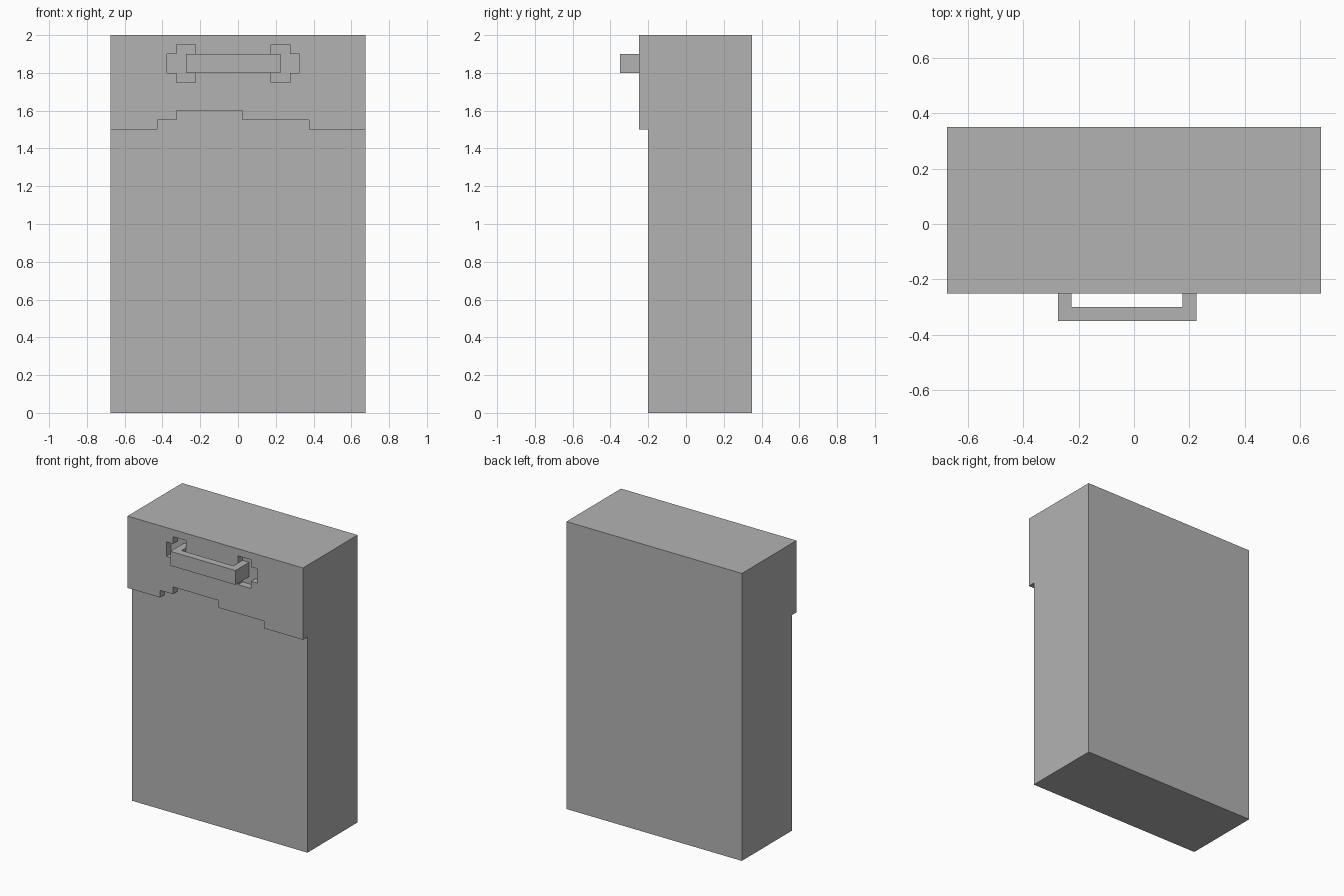
import bpy
import bmesh
from mathutils import Vector

cube = bpy.data.objects.get("Cube")
if cube:
    bpy.data.objects.remove(cube, do_unlink=True)

grey = bpy.data.materials.new("plain grey")
grey.use_nodes = True
GREY = (0.45, 0.45, 0.45, 1)
grey.diffuse_color = GREY
grey.node_tree.nodes["Principled BSDF"].inputs["Base Color"].default_value = GREY


def prism(name, points, offset):
    """Extrude a closed outline along the offset."""
    bm = bmesh.new()
    face = bm.faces.new([bm.verts.new(p) for p in points])
    top = bmesh.ops.extrude_face_region(bm, geom=[face])["geom"]
    moved = [v for v in top if isinstance(v, bmesh.types.BMVert)]
    bmesh.ops.translate(bm, verts=moved, vec=Vector(offset))
    bmesh.ops.recalc_face_normals(bm, faces=bm.faces)
    mesh = bpy.data.meshes.new(name)
    bm.to_mesh(mesh)
    bm.free()
    mesh.materials.append(grey)
    obj = bpy.data.objects.new(name, mesh)
    bpy.context.collection.objects.link(obj)
    return obj


def cut(target, outline):
    """Carve a front-view outline into the target, down to the body front."""
    cutter = prism("cutter", [(x, OUTSIDE, z) for x, z in outline],
                   (0, BODY_FRONT - OUTSIDE, 0))
    cutter.hide_render = True
    mod = target.modifiers.new("cut", "BOOLEAN")
    mod.operation = "DIFFERENCE"
    mod.solver = "EXACT"
    mod.object = cutter
    bpy.context.view_layer.objects.active = target
    bpy.ops.object.modifier_apply(modifier=mod.name)
    bpy.data.objects.remove(cutter, do_unlink=True)


HALF, BACK, FLAP_FRONT, BODY_FRONT, OUTSIDE = 0.675, 0.35, -0.25, -0.2, -0.5

# Case: one block with the lower front carved back under a stepped flap
case = prism("case", [(-HALF, FLAP_FRONT, 0), (HALF, FLAP_FRONT, 0),
                      (HALF, BACK, 0), (-HALF, BACK, 0)], (0, 0, 2))
cut(case, [(-1, -1), (1, -1), (1, 1.5), (0.375, 1.5), (0.375, 1.55),
           (0.025, 1.55), (0.025, 1.6), (-0.325, 1.6), (-0.325, 1.55),
           (-0.425, 1.55), (-0.425, 1.5), (-1, 1.5)])

# Handle recesses: mirrored about the handle centre, each with an outer arm
MID = -0.025
for side in (-1, 1):
    shape = [(0.2, 1.75), (0.3, 1.75), (0.3, 1.8), (0.35, 1.8),
             (0.35, 1.9), (0.3, 1.9), (0.3, 1.95), (0.2, 1.95)]
    cut(case, [(MID + side * x, z) for x, z in shape])

# Handle: square U-shaped bar rooted in the recesses
half_u = [(0.25, BODY_FRONT), (0.25, -0.35)]
inner = [(0.2, -0.3), (0.2, BODY_FRONT)]
u = half_u + [(-x, y) for x, y in reversed(half_u)]
u += [(-x, y) for x, y in reversed(inner)] + inner
prism("handle", [(MID + x, y, 1.8) for x, y in u], (0, 0, 0.1))
